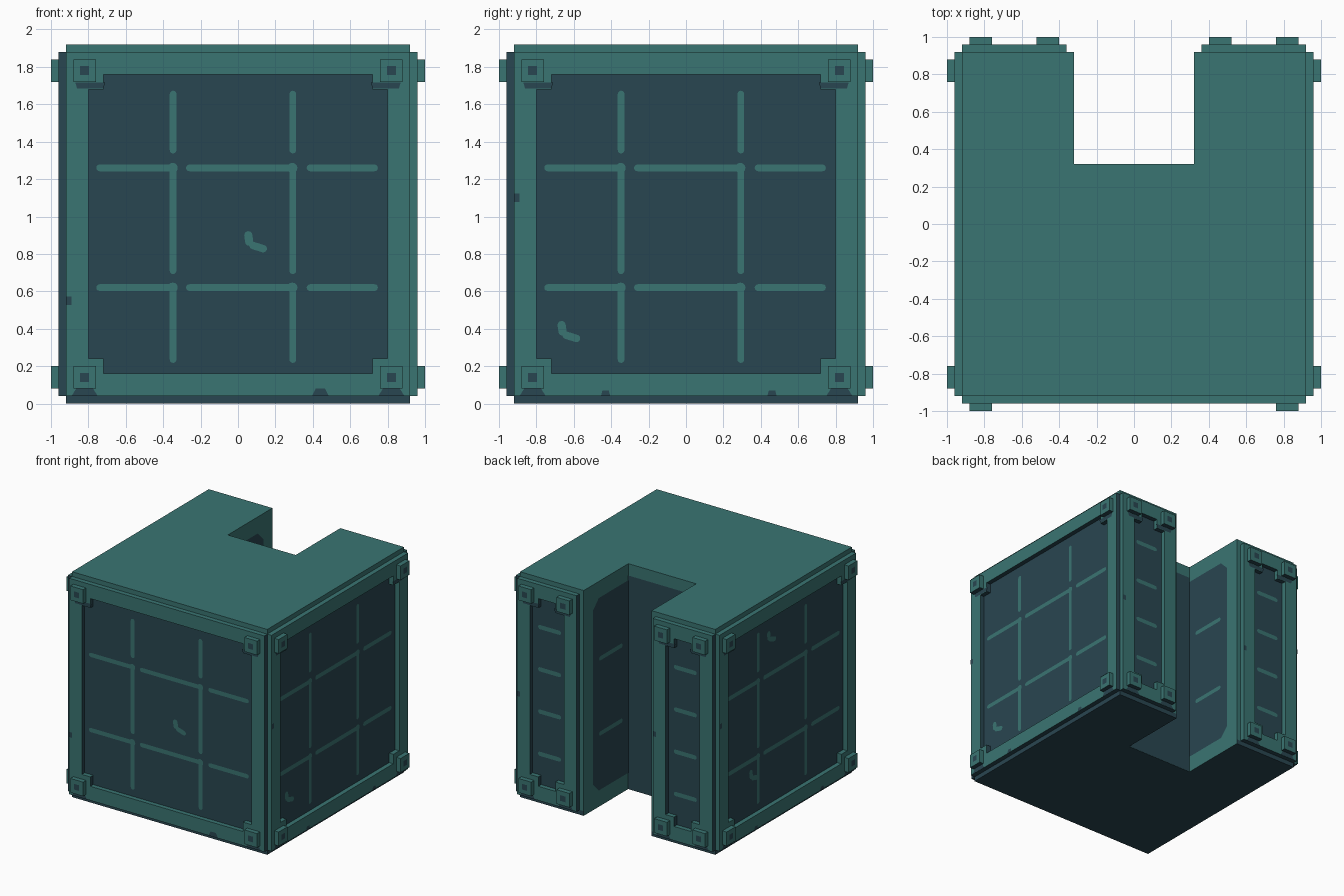
import bpy, bmesh, math
from mathutils import Vector

if "Cube" in bpy.data.objects:
    bpy.data.objects.remove(bpy.data.objects["Cube"])


def material(name, rgb):
    m = bpy.data.materials.new(name)
    m.diffuse_color = (*rgb, 1)
    m.use_nodes = True
    m.node_tree.nodes["Principled BSDF"].inputs["Base Color"].default_value = m.diffuse_color
    return m


TEAL = material("teal paint", (0.042, 0.176, 0.168))
SLATE = material("dark slate", (0.022, 0.061, 0.082))
Z = Vector((0, 0, 1))
FRONT, RIGHT, BACK, LEFT = [Vector(v) for v in ((0, -1, 0), (1, 0, 0), (0, 1, 0), (-1, 0, 0))]


def across(n):
    return Vector((-n.y, n.x, 0))


def place(n, u, z, d):
    return across(n) * u + n * d + Z * z


def finish(bm, name, mats=(TEAL, SLATE), rule=None):
    bm.normal_update()
    if rule:
        for f in bm.faces:
            f.material_index = int(rule(f))
    me = bpy.data.meshes.new(name)
    bm.to_mesh(me)
    bm.free()
    for m in mats:
        me.materials.append(m)
    ob = bpy.data.objects.new(name, me)
    bpy.context.collection.objects.link(ob)
    return ob


def extrude_by(bm, vec):
    ret = bmesh.ops.extrude_face_region(bm, geom=bm.faces[:])
    bmesh.ops.translate(bm, vec=vec, verts=[v for v in ret["geom"] if isinstance(v, bmesh.types.BMVert)])
    bmesh.ops.recalc_face_normals(bm, faces=bm.faces[:])


def frame(n, u0, u1, d0, d1):
    """Frame around a window, with a square gusset in each corner."""
    us = [u0, u0 + .12, u0 + .2, u1 - .2, u1 - .12, u1]
    zs = [.04, .16, .24, 1.68, 1.76, 1.88]
    bm = bmesh.new()
    for i in range(5):
        for j in range(5):
            inside = i in (1, 2, 3) and j in (1, 2, 3) and (i == 2 or j == 2)
            if not inside:
                bm.faces.new([bm.verts.new(place(n, us[a], zs[b], d0))
                              for a, b in ((i, j), (i + 1, j), (i + 1, j + 1), (i, j + 1))])
    bmesh.ops.remove_doubles(bm, verts=bm.verts[:], dist=1e-4)
    extrude_by(bm, n * (d1 - d0))
    # the back rests on the block and is never seen
    bm.normal_update()
    bmesh.ops.delete(bm, geom=[f for f in bm.faces if f.normal.dot(n) < -.9], context="FACES")
    return bm


def box(bm, n, u, z, half, d0, d1):
    p = [bm.verts.new(place(n, u + a * half, z + b * half, d))
         for d in (d0, d1) for a, b in ((-1, -1), (1, -1), (1, 1), (-1, 1))]
    for q in ((0, 1, 2, 3), (4, 5, 6, 7), (0, 1, 5, 4), (1, 2, 6, 5), (2, 3, 7, 6), (3, 0, 4, 7)):
        bm.faces.new([p[k] for k in q])


def decals(name, n, d, shapes, mat):
    """Flat painted shapes just above a wall."""
    bm = bmesh.new()
    for s in shapes:
        f = bm.faces.new([bm.verts.new(place(n, u, z, d + .002)) for u, z in s])
        f.normal_update()
        if f.normal.dot(n) < 0:
            f.normal_flip()
    return finish(bm, name, (mat,))


def capsule(u0, z0, u1, z1, r=.018):
    a = math.atan2(z1 - z0, u1 - u0)
    pts = []
    for cu, cz, start in ((u1, z1, a - math.pi / 2), (u0, z0, a + math.pi / 2)):
        for k in range(7):
            t = start + math.pi * k / 6
            pts.append((cu + r * math.cos(t), cz + r * math.sin(t)))
    return pts


def rect(u, z, hu, hz, taper=0):
    return [(u - hu, z - hz), (u + hu, z - hz), (u + hu - taper, z + hz), (u - hu + taper, z + hz)]


# main block with a notch at the back, dark underneath and along the foot
bm = bmesh.new()
outline = [(-.92, -.92), (.92, -.92), (.92, .92), (.32, .92), (.32, .32), (-.32, .32), (-.32, .92), (-.92, .92)]
bm.faces.new([bm.verts.new((x, y, 0)) for x, y in outline])
extrude_by(bm, Z * 1.92)
bmesh.ops.bisect_plane(bm, geom=bm.verts[:] + bm.edges[:] + bm.faces[:], plane_co=(0, 0, .04), plane_no=(0, 0, 1))


def body_dark(f):
    c = f.calc_center_median()
    foot = max(v.co.z for v in f.verts) < .041
    return f.normal.z < -.5 or (foot and (c.y < .1 or abs(c.x) > .33))


finish(bm, "block_body", rule=body_dark)

WINDOWS = [("front", FRONT, -.92, .92), ("right", RIGHT, -.92, .92), ("left", LEFT, -.92, .92),
           ("back_right", BACK, -.92, -.36), ("back_left", BACK, .36, .92)]

for name, n, u0, u1 in WINDOWS:
    # raised frame and the dark panel behind it
    finish(frame(n, u0, u1, .92, .96), name + "_frame",
           rule=lambda f: f.normal.z < -.5 or f.normal.dot(across(n)) > .5)
    decals(name + "_panel", n, .919, [rect((u0 + u1) / 2, .96, (u1 - u0) / 2 - .12, .80)], SLATE)
    # corner studs with dark centres
    bm, dark, worn = bmesh.new(), [], []
    for u, s in ((u0 + .10, 1), (u1 - .10, -1)):
        for z in (.14, 1.78):
            box(bm, n, u, z, .06, .96, 1.0)
            dark.append(rect(u, z, .024, .024))
        worn += [rect(u, .06, .07, .02, .025), rect(u + s * .03, 1.70, .07, .016, -.01)]
    bmesh.ops.recalc_face_normals(bm, faces=bm.faces[:])
    finish(bm, name + "_studs", rule=lambda f: f.normal.z < -.5)
    decals(name + "_stud_centres", n, 1.0, dark, SLATE)
    # worn patches on the frame
    if name == "front":
        worn += [rect(.44, .06, .045, .02, .02), rect(-.905, .55, .014, .022)]
    elif u1 - u0 > 1:
        worn += [rect(-.43, .055, .025, .015, .008), rect(.46, .055, .025, .015, .008),
                 rect(-.905, 1.1, .014, .022)]
    else:
        worn += [rect(u0 + .015, .9, .014, .022)]
    decals(name + "_worn_patches", n, .96, worn, SLATE)

# panel line work
grid = []
for z in (.62, 1.26):
    grid += [capsule(a, z, b, z) for a, b in ((-.74, -.345), (-.26, .295), (.385, .73))]
    grid += [capsule(u, z, u + .001, z, .027) for u in (-.35, .29)]
for u in (-.347, .293):
    grid += [capsule(u, a, u, b) for a, b in ((.235, .6), (.71, 1.24), (1.355, 1.655))]


def scratch(u, z):
    return [capsule(u - .055, z + .05, u - .05, z + .015, .022), capsule(u - .03, z - .005, u + .025, z - .022, .02)]


for name, n, marks in (("front", FRONT, [(.11, .85)]), ("right", RIGHT, [(-.61, .37)]),
                       ("left", LEFT, [(-.15, 1.56), (-.39, .47)])):
    decals(name + "_panel_lines", n, .921, grid, TEAL)
    decals(name + "_scratches", n, .921, [c for m in marks for c in scratch(*m)], TEAL)
for s, name in ((-1, "right"), (1, "left")):
    decals("back_%s_panel_lines" % name, BACK, .921,
           [capsule(s * .64 - .09, z, s * .64 + .09, z) for z in (.42, .78, 1.14, 1.50)], TEAL)

# notch walls: painted panels with cut corners and lines
decals("notch_back_panel", BACK, .32, [[(-.32, 0), (.32, 0), (.32, 1.82), (-.32, 1.82)]], SLATE)
for n, s, name in ((RIGHT, 1, "right"), (LEFT, -1, "left")):
    panel = [(.322, .14), (.72, .14), (.80, .22), (.80, 1.70), (.72, 1.78), (.322, 1.78)]
    decals("notch_%s_panel" % name, n, -.32, [[(s * y, z) for y, z in panel]], SLATE)
    decals("notch_%s_lines" % name, n, -.318,
           [capsule(s * .42, z, s * .70, z) for z in (.62, 1.26)], TEAL)
